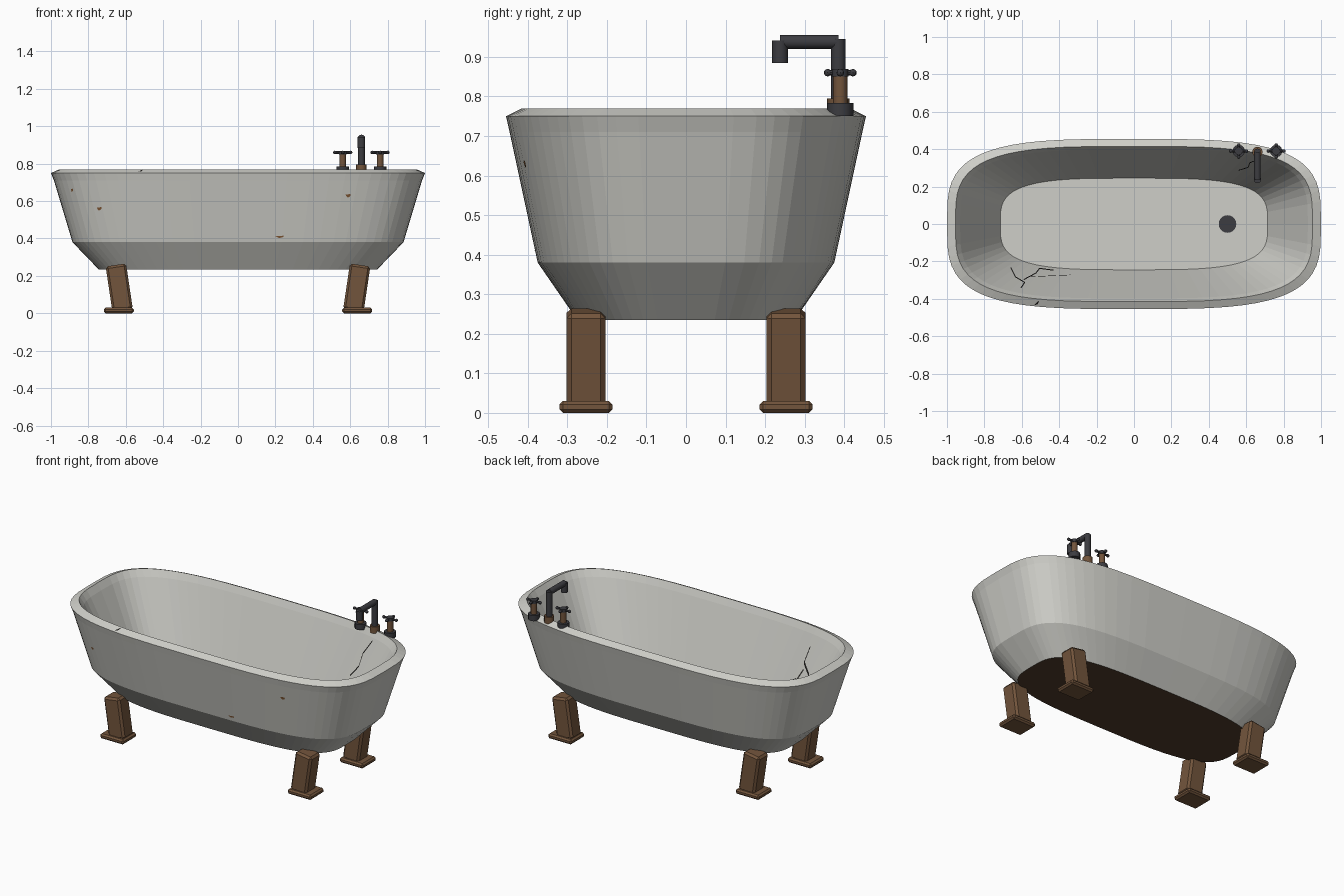
import bpy
import bmesh
import math
from mathutils import Vector, Matrix
from mathutils.bvhtree import BVHTree

cube = bpy.data.objects.get("Cube")
if cube:
    bpy.data.objects.remove(cube, do_unlink=True)


def material(name, rgb):
    m = bpy.data.materials.new(name)
    m.use_nodes = True
    m.diffuse_color = (*rgb, 1)
    m.node_tree.nodes["Principled BSDF"].inputs["Base Color"].default_value = (*rgb, 1)
    return m


ENAMEL = material("worn enamel", (0.62, 0.62, 0.58))
BROWN = material("rusty brown", (0.17, 0.09, 0.045))
IRON = material("dark iron", (0.045, 0.045, 0.052))
RUST = material("rust chip", (0.23, 0.1, 0.035))
UNDER = material("dark underside", (0.08, 0.045, 0.025))
BLACK = material("crack black", (0.012, 0.011, 0.01))


def finish(bm, name, *mats, smooth=False):
    bmesh.ops.recalc_face_normals(bm, faces=bm.faces[:])
    mesh = bpy.data.meshes.new(name)
    bm.to_mesh(mesh)
    bm.free()
    obj = bpy.data.objects.new(name, mesh)
    bpy.context.collection.objects.link(obj)
    for m in mats:
        mesh.materials.append(m)
    if smooth:
        bpy.ops.object.select_all(action='DESELECT')
        obj.select_set(True)
        bpy.context.view_layer.objects.active = obj
        bpy.ops.object.shade_smooth_by_angle(angle=math.radians(40))


# Tub: rounded-oblong rings from the underside, over the rim, to the floor
SEGMENTS, POWER = 64, 3.5
RINGS = [(0.745, 0.275, 0.235), (0.885, 0.375, 0.38), (0.984, 0.446, 0.71),
         (1.0, 0.455, 0.75), (0.955, 0.415, 0.77), (0.93, 0.398, 0.73),
         (0.715, 0.245, 0.28)]


def squircle(half_x, half_y, z):
    ring = []
    for i in range(SEGMENTS):
        t = math.tau * i / SEGMENTS
        c, s = math.cos(t), math.sin(t)
        ring.append((math.copysign(half_x * abs(c) ** (2 / POWER), c),
                     math.copysign(half_y * abs(s) ** (2 / POWER), s), z))
    return ring


bm = bmesh.new()
loops = [[bm.verts.new(p) for p in squircle(*r)] for r in RINGS]
for low, high in zip(loops, loops[1:]):
    for i in range(SEGMENTS):
        j = (i + 1) % SEGMENTS
        bm.faces.new((low[i], low[j], high[j], high[i]))
bm.faces.new(loops[-1])
bm.faces.new(loops[0][::-1]).material_index = 1
bmesh.ops.recalc_face_normals(bm, faces=bm.faces[:])
surface = BVHTree.FromBMesh(bm)
finish(bm, "tub", ENAMEL, UNDER)


def project(point, direction, lift=0.003):
    hit, normal, _, _ = surface.ray_cast(Vector(point), Vector(direction))
    return hit + normal * lift


# Chips: small ragged plates laid on the enamel
def chip(name, center, axes, direction, size, mat):
    u, v = (Vector(a) for a in axes)
    bm = bmesh.new()
    verts = []
    for i in range(7):
        t = math.tau * i / 7
        r = 1.0 if i % 2 else 0.65
        p = Vector(center) + u * size[0] * r * math.cos(t) + v * size[1] * r * math.sin(t)
        verts.append(bm.verts.new(project(p, direction)))
    bm.faces.new(verts)
    finish(bm, name, mat)


X, Y, Z, DOWN = (1, 0, 0), (0, 1, 0), (0, 0, 1), (0, 0, -1)
for i, (x, z, w, h) in enumerate([(-0.74, 0.56, 0.016, 0.011), (-0.885, 0.66, 0.008, 0.01),
                                  (0.59, 0.63, 0.018, 0.011), (0.225, 0.41, 0.028, 0.007)]):
    chip(f"rust_chip_{i + 1}", (x, -2, z), (X, Z), Y, (w, h), RUST)
chip("rim_chip", (-0.518, -0.422, 2), ((0.75, 0.65, 0), (-0.65, 0.75, 0)), DOWN,
     (0.02, 0.006), BLACK)


# Cracks: narrow ribbons following the inside walls
def crack(name, path, width):
    bm = bmesh.new()
    for a, b in zip(path, path[1:]):
        a, b = Vector((*a, 2)), Vector((*b, 2))
        side = (b - a).cross(Vector(Z)).normalized() * width / 2
        for k in range(3):
            p, q = a.lerp(b, k / 3), a.lerp(b, (k + 1) / 3)
            bm.faces.new([bm.verts.new(project(c, DOWN))
                          for c in (p - side, p + side, q + side, q - side)])
    finish(bm, name, BLACK)


crack("front_crack", [(-0.66, -0.235), (-0.635, -0.285), (-0.585, -0.315), (-0.605, -0.345)], 0.005)
crack("front_crack_branch", [(-0.59, -0.3), (-0.525, -0.265), (-0.505, -0.24), (-0.43, -0.25)], 0.005)
crack("front_crack_hairline", [(-0.55, -0.285), (-0.45, -0.28), (-0.34, -0.275)], 0.002)
crack("back_crack", [(0.56, 0.29), (0.61, 0.305), (0.62, 0.33), (0.67, 0.35)], 0.004)


# Feet: leaning bevelled posts on bevelled pads
def block(name, size, center, lean, bevel, mat):
    bm = bmesh.new()
    bmesh.ops.create_cube(bm, size=1)
    bmesh.ops.scale(bm, vec=size, verts=bm.verts)
    bmesh.ops.bevel(bm, geom=bm.edges[:], offset=bevel, segments=1, affect='EDGES')
    bmesh.ops.transform(bm, matrix=Matrix.Translation(center) @ Matrix.Rotation(lean, 4, 'Y'),
                        verts=bm.verts)
    finish(bm, name, mat)


for sx, side in ((1, "left"), (-1, "right")):
    for sy, end in ((-1, "front"), (1, "back")):
        block(f"{end}_{side}_leg", (0.11, 0.098, 0.245), (sx * 0.635, sy * 0.253, 0.137),
              sx * math.radians(8.5), 0.012, BROWN)
        block(f"{end}_{side}_foot_pad", (0.16, 0.134, 0.03), (sx * 0.637, sy * 0.253, 0.015),
              0, 0.009, BROWN)


# Round parts: a straight bar between two points
def bar(name, start, end, radius, mat, sides=12):
    a, b = Vector(start), Vector(end)
    bm = bmesh.new()
    bmesh.ops.create_cone(bm, cap_ends=True, segments=sides, radius1=radius, radius2=radius,
                          depth=(b - a).length)
    turn = (b - a).to_track_quat('Z', 'Y').to_matrix().to_4x4()
    bmesh.ops.transform(bm, matrix=Matrix.Translation((a + b) / 2) @ turn, verts=bm.verts)
    finish(bm, name, mat, smooth=True)


# Drain
bar("drain", (0.5, 0, 0.275), (0.5, 0, 0.288), 0.047, IRON, 20)

# Tap: base, column, spout and nozzle
TAP_X, TAP_Y = 0.66, 0.385
bar("tap_base", (TAP_X, TAP_Y, 0.755), (TAP_X, TAP_Y, 0.795), 0.028, BROWN)
bar("tap_column", (TAP_X, TAP_Y, 0.79), (TAP_X, TAP_Y, 0.945), 0.018, IRON)
bar("tap_spout", (TAP_X, TAP_Y, 0.938), (TAP_X, 0.238, 0.938), 0.0175, IRON)
bar("tap_nozzle", (TAP_X, 0.238, 0.885), (TAP_X, 0.238, 0.942), 0.02, IRON)

# Valve handles: base, stem, hub and cross bars with knobs
for x, side in ((0.56, "right"), (0.76, "left")):
    y, top = 0.39, 0.86
    bar(f"{side}_valve_base", (x, y, 0.75), (x, y, 0.784), 0.033, IRON)
    bar(f"{side}_valve_stem", (x, y, 0.78), (x, y, 0.855), 0.018, BROWN)
    bar(f"{side}_valve_hub", (x, y, 0.85), (x, y, 0.869), 0.021, IRON)
    for dx, dy, tag in ((0.042, 0, "long"), (0, 0.032, "short")):
        bar(f"{side}_valve_{tag}_bar", (x - dx, y - dy, top), (x + dx, y + dy, top), 0.007, IRON, 8)
        for s in (-1, 1):
            bm = bmesh.new()
            bmesh.ops.create_uvsphere(bm, u_segments=8, v_segments=6, radius=0.0095)
            bmesh.ops.translate(bm, vec=(x + s * dx, y + s * dy, top), verts=bm.verts)
            finish(bm, f"{side}_valve_{tag}_knob", IRON, smooth=True)
